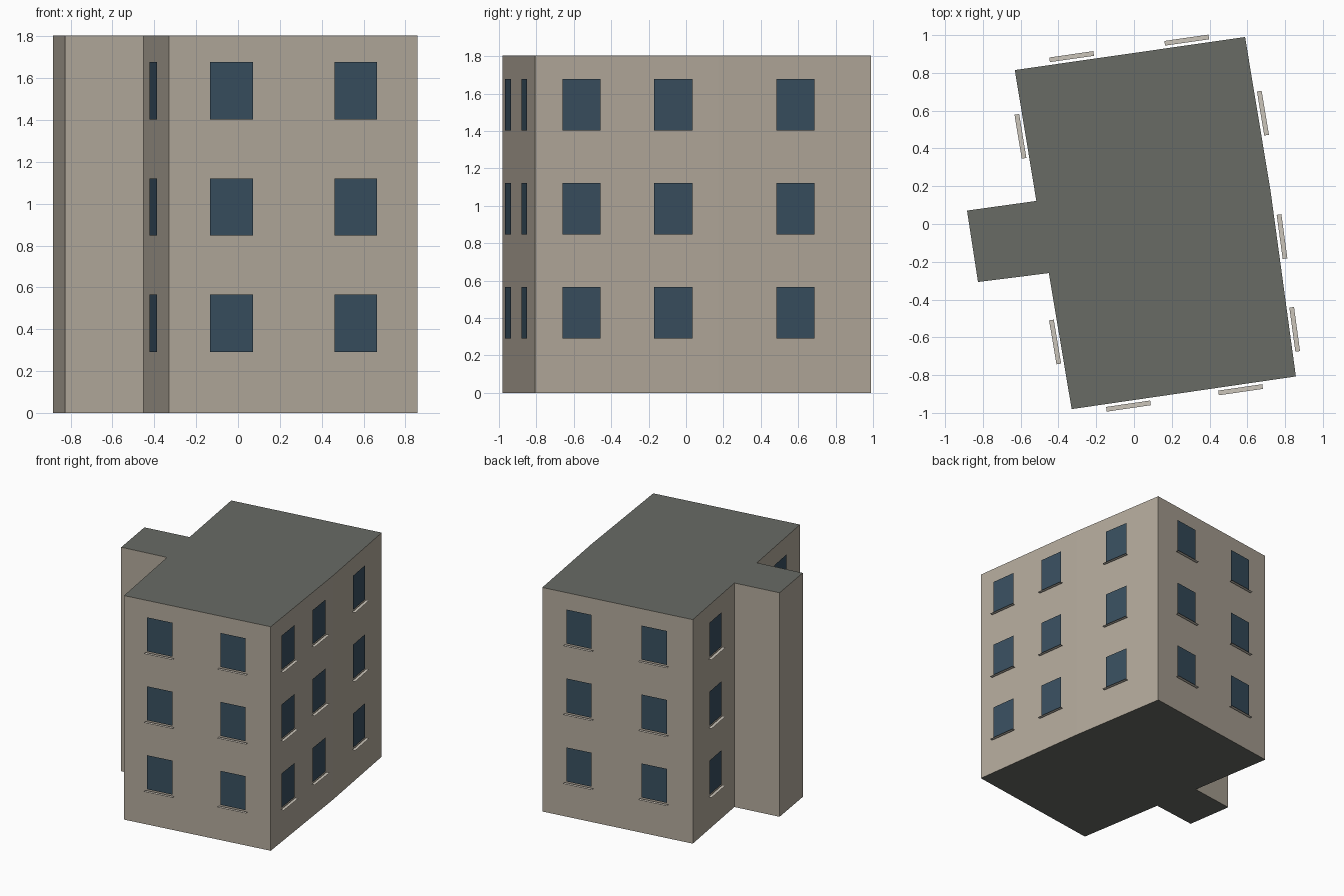
import bpy
from mathutils import Vector

if "Cube" in bpy.data.objects:
    bpy.data.objects.remove(bpy.data.objects["Cube"])

HEIGHT = 1.805
# Footprint corners, counter-clockwise, each with window positions along the wall that follows
FOOTPRINT = [
    ((-0.330, -0.980), (0.25, 0.75)),   # front
    ((0.857, -0.807), (0.25, 0.75)),    # right, front part
    ((0.723, 0.175), (0.5,)),           # right, back part
    ((0.588, 0.990), (0.25, 0.75)),     # back
    ((-0.631, 0.815), (0.5,)),          # left, back part
    ((-0.517, 0.122), ()),              # stair bay
    ((-0.884, 0.071), ()),
    ((-0.826, -0.307), ()),
    ((-0.451, -0.260), (0.5,)),         # left, front part
]
WIN_W, WIN_H, WIN_GAP = 0.206, 0.274, 0.015
SILL_W, SILL_D, SILL_DROP = 0.236, 0.025, 0.012
FLOORS = [0.292 + 0.5555 * i for i in range(3)]


def material(name, color):
    m = bpy.data.materials.new(name)
    m.diffuse_color = (*color, 1)
    m.use_nodes = True
    m.node_tree.nodes["Principled BSDF"].inputs["Base Color"].default_value = m.diffuse_color
    return m


def add_object(name, verts, faces, mat):
    mesh = bpy.data.meshes.new(name)
    mesh.from_pydata(verts, [], faces)
    mesh.materials.append(mat)
    mesh.update()
    ob = bpy.data.objects.new(name, mesh)
    bpy.context.collection.objects.link(ob)
    return ob


wall_mat = material("wall_plaster", (0.45, 0.40, 0.33))
roof_mat = material("roof_grey", (0.14, 0.147, 0.13))
glass_mat = material("window_glass", (0.04, 0.078, 0.115))
sill_mat = material("sill_stone", (0.60, 0.56, 0.49))

corners = [Vector((x, y, 0)) for (x, y), _ in FOOTPRINT]
n = len(corners)
up = Vector((0, 0, 1))
top = [c + up * HEIGHT for c in corners]

# Walls, roof and underside
add_object("walls", corners + top,
           [(i, (i + 1) % n, (i + 1) % n + n, i + n) for i in range(n)], wall_mat)
add_object("roof", top, [tuple(range(n))], roof_mat)
add_object("base", corners, [tuple(reversed(range(n)))], roof_mat)


def add_quads(name, quads, mat):
    verts = [v for q in quads for v in q]
    add_object(name, verts, [tuple(range(4 * i, 4 * i + 4)) for i in range(len(quads))], mat)


# Window panes just off the walls, with thin flat sills below them
panes, sills = [], []
for i, (_, positions) in enumerate(FOOTPRINT):
    a, b = corners[i], corners[(i + 1) % n]
    along = (b - a).normalized()
    out = along.cross(up)
    for t in positions:
        for z in FLOORS:
            c = a.lerp(b, t) + out * WIN_GAP + up * z
            w, h = along * WIN_W / 2, up * WIN_H
            panes.append([c - w, c + w, c + w + h, c - w + h])
            s, e, d = c - up * SILL_DROP, along * SILL_W / 2, out * SILL_D
            sills.append([s - e + d, s + e + d, s + e, s - e])

add_quads("windows", panes, glass_mat)
add_quads("window_sills", sills, sill_mat)
